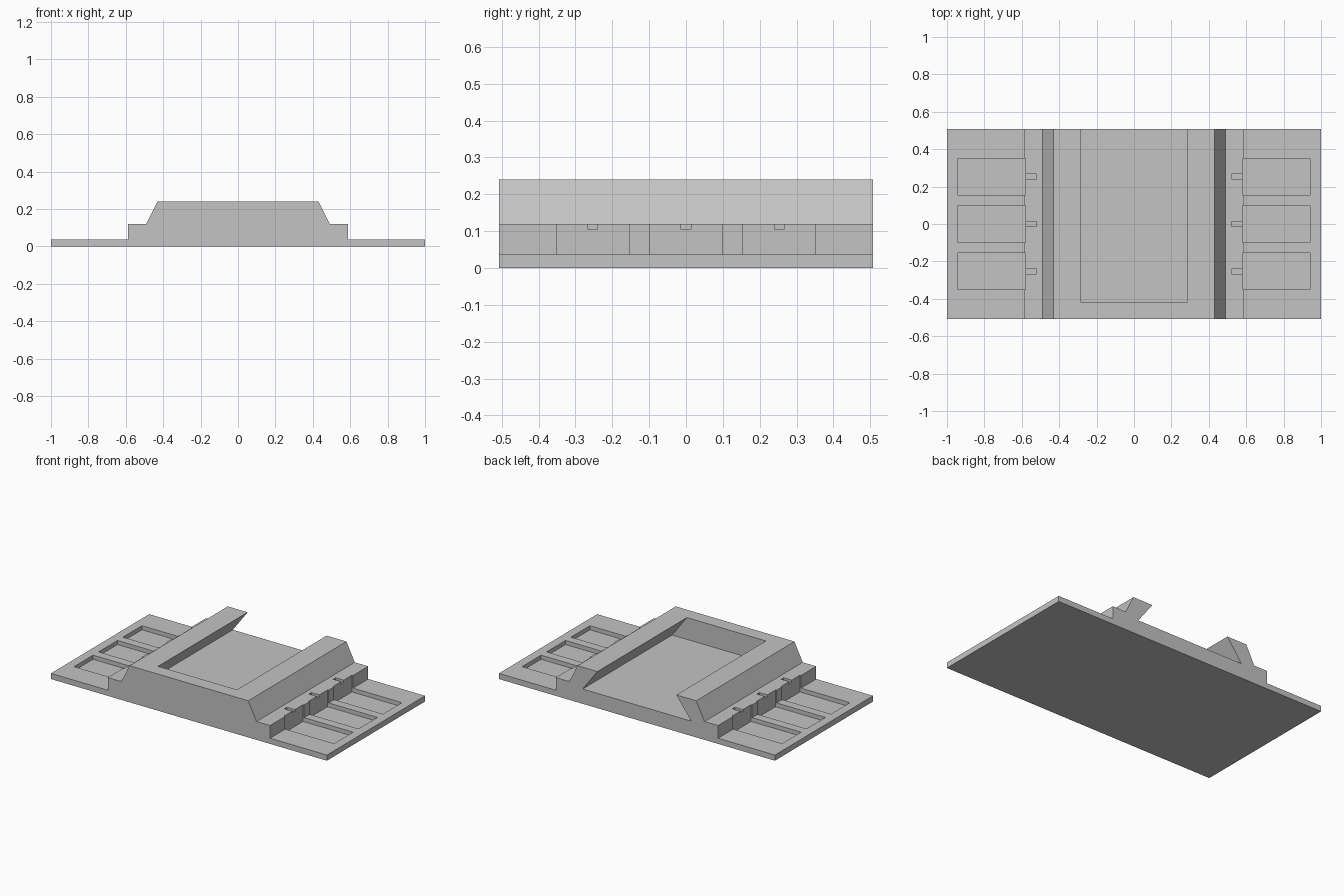
import bpy, bmesh

cube = bpy.data.objects.get("Cube")
if cube:
    bpy.data.objects.remove(cube, do_unlink=True)

grey = bpy.data.materials.new("plain grey")
grey.use_nodes = True
GREY = (0.55, 0.55, 0.55, 1)
grey.diffuse_color = GREY
grey.node_tree.nodes["Principled BSDF"].inputs["Base Color"].default_value = GREY


def add_prism(bm, profile, y0, y1):
    """Extrude an x-z outline from y0 to y1."""
    face = bm.faces.new([bm.verts.new((x, y0, z)) for x, z in profile])
    ext = bmesh.ops.extrude_face_region(bm, geom=[face])["geom"]
    verts = [v for v in ext if isinstance(v, bmesh.types.BMVert)]
    bmesh.ops.translate(bm, vec=(0, y1 - y0, 0), verts=verts)


def make_object(name, prisms):
    bm = bmesh.new()
    for profile, y0, y1 in prisms:
        add_prism(bm, profile, y0, y1)
    bmesh.ops.recalc_face_normals(bm, faces=bm.faces)
    mesh = bpy.data.meshes.new(name)
    bm.to_mesh(mesh)
    bm.free()
    mesh.materials.append(grey)
    obj = bpy.data.objects.new(name, mesh)
    bpy.context.collection.objects.link(obj)
    return obj


def rect(x0, x1, z0, z1):
    return [(x0, z0), (x1, z0), (x1, z1), (x0, z1)]


def side_cuts(x0, x1, z0, z1, half_width):
    """Three evenly spaced boxes on each side."""
    return [(rect(min(s * x0, s * x1), max(s * x0, s * x1), z0, z1),
             y - half_width, y + half_width)
            for s in (-1, 1) for y in (-0.253, 0, 0.253)]


# Stepped body: flat base, ledges and sloped raised centre
HALF_DEPTH = 0.508
half = [(1, 0), (1, 0.037), (0.588, 0.037), (0.588, 0.12),
        (0.49, 0.12), (0.43, 0.24)]
outline = half + [(-x, z) for x, z in reversed(half)]
body = make_object("dock_body", [(outline, -HALF_DEPTH, HALF_DEPTH)])

# Dovetail slot, open at the back; the side lines continue past the top
FLOOR, TOP, OVER = 0.097, 0.24, 0.05
low, high = 0.393, 0.286
over_x = high - (low - high) * OVER / (TOP - FLOOR)
slot = [(-low, FLOOR), (low, FLOOR), (over_x, TOP + OVER), (-over_x, TOP + OVER)]

cutters = [
    make_object("slot_cutter", [(slot, -0.418, HALF_DEPTH + 0.1)]),
    make_object("pocket_cutter", side_cuts(0.58, 0.942, 0.01, 0.16, 0.098)),
    make_object("notch_cutter", side_cuts(0.522, 0.62, 0.105, 0.16, 0.013)),
]
for cutter in cutters:
    cutter.hide_render = True
    mod = body.modifiers.new(cutter.name, "BOOLEAN")
    mod.operation = "DIFFERENCE"
    mod.solver = "EXACT"
    mod.object = cutter

# Bake the cuts and drop the cutters
bpy.context.view_layer.update()
depsgraph = bpy.context.evaluated_depsgraph_get()
cut_mesh = bpy.data.meshes.new_from_object(body.evaluated_get(depsgraph))
body.modifiers.clear()
body.data = cut_mesh
cut_mesh.materials.clear()
cut_mesh.materials.append(grey)
for poly in cut_mesh.polygons:
    poly.material_index = 0
for cutter in cutters:
    bpy.data.objects.remove(cutter, do_unlink=True)
